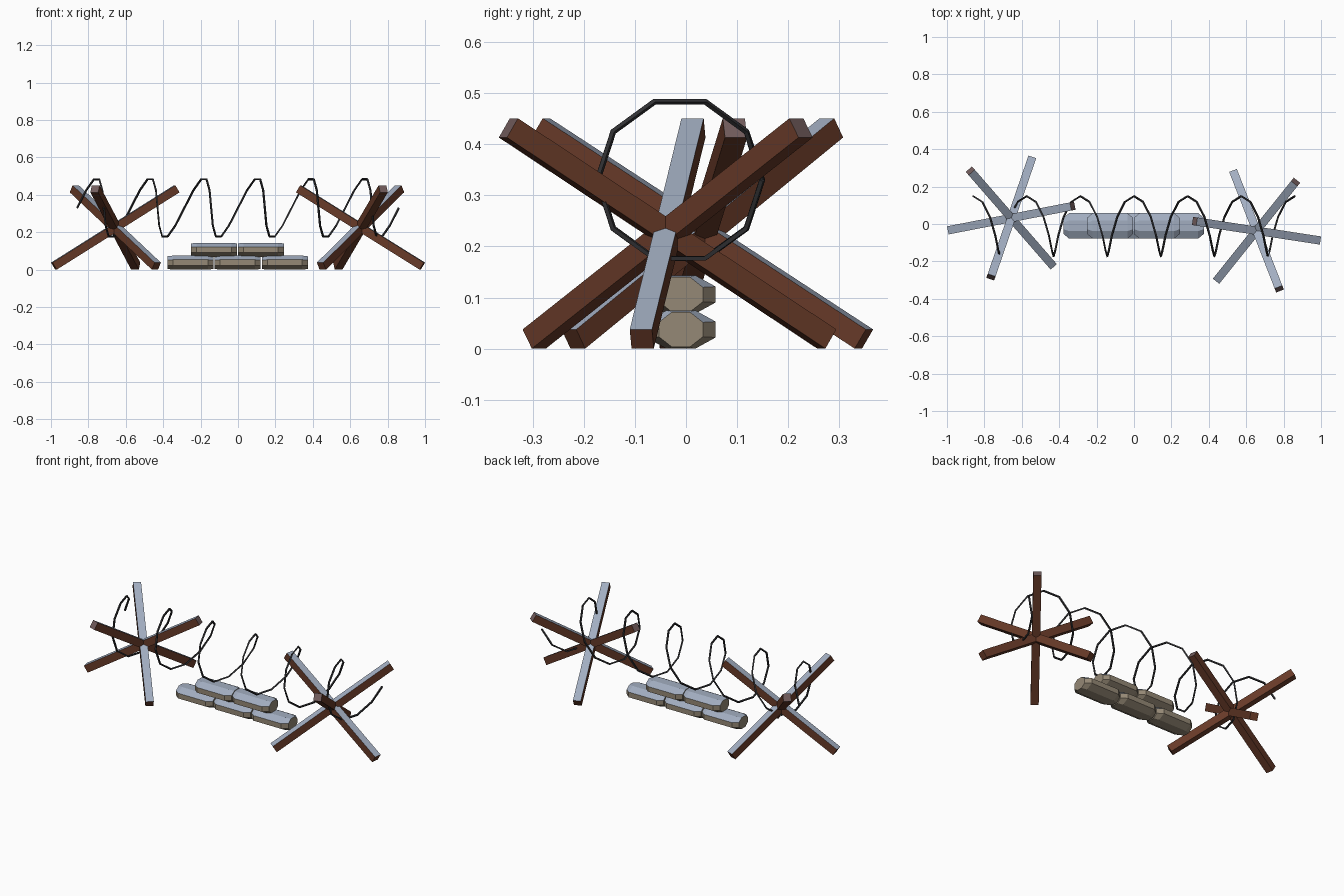
import bpy, bmesh
from math import sin, cos, pi, radians
from mathutils import Matrix

if "Cube" in bpy.data.objects:
    bpy.data.objects.remove(bpy.data.objects["Cube"])


def material(name, rgb):
    m = bpy.data.materials.new(name)
    m.diffuse_color = (*rgb, 1)
    m.use_nodes = True
    m.node_tree.nodes["Principled BSDF"].inputs["Base Color"].default_value = m.diffuse_color
    return m


RUST = material("rusty_steel", (0.135, 0.042, 0.021))
CANVAS = material("canvas", (0.30, 0.25, 0.18))
WIRE = material("dark_wire", (0.03, 0.03, 0.033))
FROST = material("frost", (0.36, 0.42, 0.53))
RUST_FROST = material("frosted_rust", (0.17, 0.11, 0.11))


# Faces that look upwards carry frost
def mesh_object(name, bm, mat, half_frost):
    bmesh.ops.recalc_face_normals(bm, faces=bm.faces)
    bm.normal_update()
    for f in bm.faces:
        f.material_index = 1 if f.normal.z > 0.6 else 2 if f.normal.z > 0.4 else 0
    me = bpy.data.meshes.new(name)
    bm.to_mesh(me)
    bm.free()
    for m in (mat, FROST, half_frost):
        me.materials.append(m)
    ob = bpy.data.objects.new(name, me)
    bpy.context.collection.objects.link(ob)
    return ob


# Hedgehog: three square beams crossing at one centre, 120 degrees apart
def hedgehog(name, centre, azimuth):
    bm = bmesh.new()
    for k in range(3):
        m = (Matrix.Translation(centre)
             @ Matrix.Rotation(radians(azimuth + 120 * k), 4, 'Z')
             @ Matrix.Rotation(radians(-31.7), 4, 'Y')
             @ Matrix.Diagonal((0.786, 0.044, 0.044, 1)))
        bmesh.ops.create_cube(bm, size=1, matrix=m)
    mesh_object(name, bm, RUST, RUST_FROST)


hedgehog("left_hedgehog_beams", (-0.656, 0.032, 0.2255), 11)
hedgehog("right_hedgehog_beams", (0.655, -0.036, 0.2255), 171.3)


# Sandbag: octagonal pillow with tapered ends
def sandbag(name, x, z):
    bm = bmesh.new()
    rings = []
    k = 1 / cos(pi / 8)
    angles = [(i + 0.5) * pi / 4 for i in range(8)]
    for dx, ry, rz in ((-0.123, 0.043, 0.034), (-0.093, 0.068, 0.0375),
                       (0.093, 0.068, 0.0375), (0.123, 0.043, 0.034)):
        rings.append([bm.verts.new((x + dx, -0.01 + ry * k * cos(a), z + rz * k * sin(a)))
                      for a in angles])
    for a, b in zip(rings, rings[1:]):
        for i in range(8):
            j = (i + 1) % 8
            bm.faces.new((a[i], a[j], b[j], b[i]))
    bm.faces.new(rings[0])
    bm.faces.new(rings[-1])
    mesh_object(name, bm, CANVAS, CANVAS)


for i, x in enumerate((-0.254, -0.002, 0.25)):
    sandbag(f"lower_sandbag_{i + 1}", x, 0.0375)
for i, x in enumerate((-0.128, 0.122)):
    sandbag(f"upper_sandbag_{i + 1}", x, 0.106)

# Wire coil: six leaning turns of ten straight segments, square section
TURNS, SEG, LEAN = 6, 10, 0.034
curve = bpy.data.curves.new("wire_coil", 'CURVE')
curve.dimensions = '3D'
curve.twist_mode = 'MINIMUM'
curve.bevel_depth = 0.006
curve.bevel_resolution = 0
curve.use_fill_caps = True
spline = curve.splines.new('POLY')
spline.points.add(TURNS * SEG)
for i, p in enumerate(spline.points):
    a = 2 * pi * i / SEG
    p.co = (-0.86 + 1.72 * i / (TURNS * SEG) + LEAN * sin(a),
            -0.012 + 0.161 * cos(a), 0.33 + 0.161 * sin(a), 1)
    p.tilt = pi / 4
curve.materials.append(WIRE)
coil = bpy.data.objects.new("wire_coil", curve)
bpy.context.collection.objects.link(coil)
bpy.context.view_layer.objects.active = coil
coil.select_set(True)
bpy.ops.object.convert(target='MESH')
for f in bpy.context.object.data.polygons:
    f.use_smooth = False
